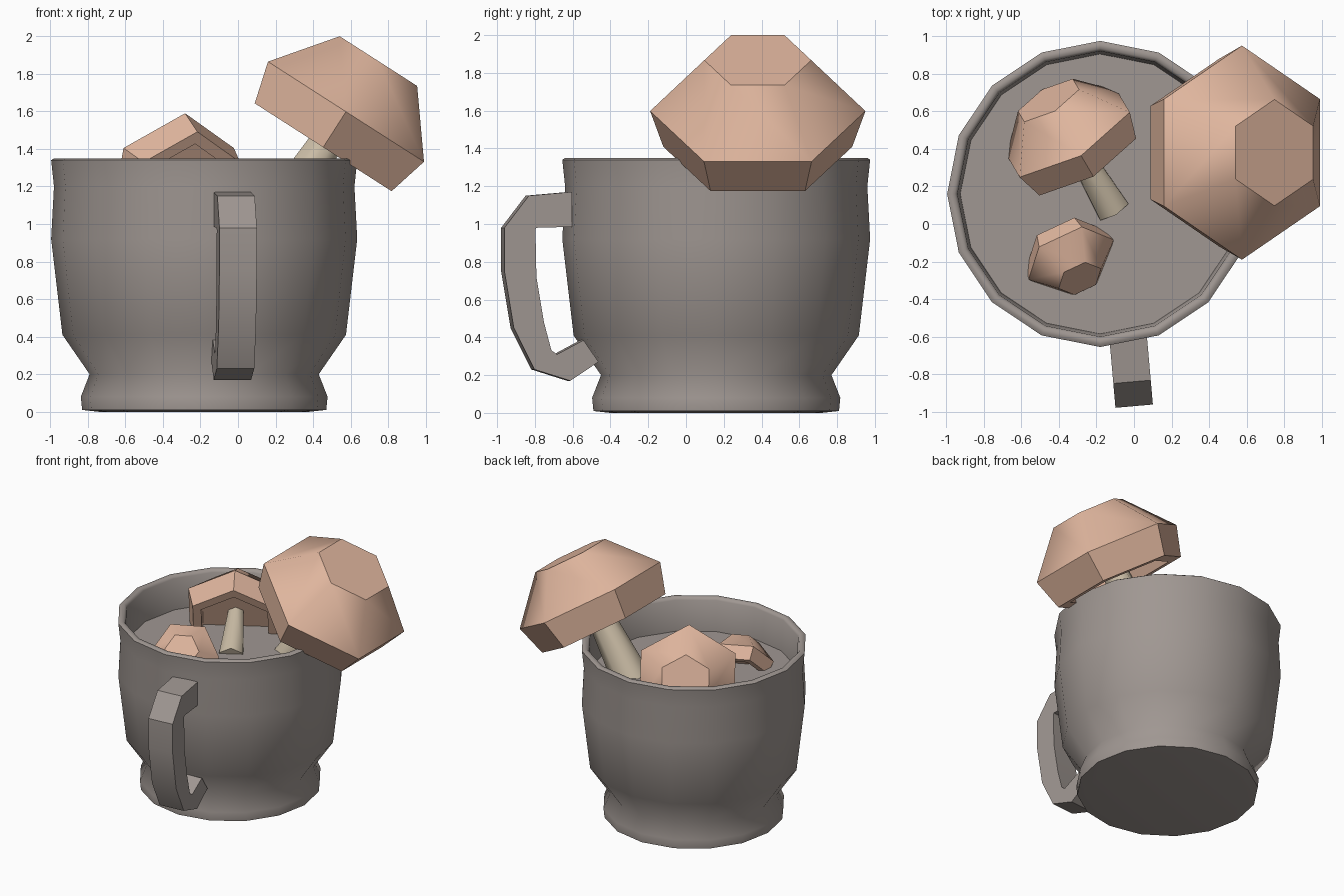
import bpy, bmesh
from math import radians, pi, sin, cos
from mathutils import Matrix, Vector

cube = bpy.data.objects.get("Cube")
if cube:
    bpy.data.objects.remove(cube, do_unlink=True)


def material(name, rgb):
    m = bpy.data.materials.new(name)
    m.use_nodes = True
    m.diffuse_color = (*rgb, 1)
    m.node_tree.nodes["Principled BSDF"].inputs["Base Color"].default_value = (*rgb, 1)
    return m


STONE = material("warm_grey", (0.35, 0.31, 0.288))
CAP = material("peach", (0.74, 0.465, 0.34))
STEM = material("cream", (0.61, 0.52, 0.39))


def finish(name, bm, mat, angle):
    bmesh.ops.recalc_face_normals(bm, faces=bm.faces)
    mesh = bpy.data.meshes.new(name)
    bm.to_mesh(mesh)
    bm.free()
    mesh.materials.append(mat)
    obj = bpy.data.objects.new(name, mesh)
    bpy.context.collection.objects.link(obj)
    bpy.ops.object.select_all(action="DESELECT")
    bpy.context.view_layer.objects.active = obj
    obj.select_set(True)
    bpy.ops.object.shade_smooth_by_angle(angle=radians(angle))
    return obj


def lathe(name, profile, sides, mat, matrix, angle):
    """Closed solid of revolution from (radius, height) pairs."""
    bm = bmesh.new()
    rings = []
    for r, z in profile:
        rings.append([bm.verts.new(matrix @ Vector((r * cos(2 * pi * i / sides),
                                                    r * sin(2 * pi * i / sides), z)))
                      for i in range(sides)])
    for a, b in zip(rings, rings[1:]):
        for i in range(sides):
            j = (i + 1) % sides
            bm.faces.new((a[i], a[j], b[j], b[i]))
    bm.faces.new(rings[0])
    bm.faces.new(rings[-1])
    return finish(name, bm, mat, angle)


# Cup: foot, waist, belly, lip, inner wall and the surface of the filling
cup_profile = [(0.56, 0), (0.65, 0.01), (0.657, 0.08), (0.61, 0.2), (0.755, 0.41),
               (0.815, 0.92), (0.80, 1.2), (0.815, 1.34), (0.80, 1.35), (0.775, 1.35),
               (0.76, 1.33), (0.745, 1.09)]
lathe("cup", cup_profile, 16, STONE, Matrix.Translation((-0.18, 0.16, 0)), 58)

# Handle: side outline given a width and turned slightly
outer = [(-0.61, 1.17), (-0.84, 1.15), (-0.97, 0.98), (-0.97, 0.75), (-0.92, 0.45),
         (-0.81, 0.23), (-0.62, 0.17), (-0.47, 0.27)]
inner = [(-0.61, 0.985), (-0.80, 0.98), (-0.805, 0.97), (-0.80, 0.72), (-0.76, 0.48),
         (-0.72, 0.33), (-0.69, 0.31), (-0.55, 0.385)]
turn = (Matrix.Translation((0, -0.96, 0)) @ Matrix.Rotation(radians(5), 4, "Z")
        @ Matrix.Translation((0, 0.96, 0)))
bm = bmesh.new()
rows = [[bm.verts.new(turn @ Vector((x, y, z)))
         for x, (y, z) in ((-0.1, o), (0.1, o), (0.1, i), (-0.1, i))]
        for o, i in zip(outer, inner)]
for a, b in zip(rows, rows[1:]):
    for k in range(4):
        n = (k + 1) % 4
        bm.faces.new((a[k], a[n], b[n], b[k]))
bm.faces.new(rows[0])
bm.faces.new(rows[-1])
finish("handle", bm, STONE, 25)

# Mushrooms: six-sided cap with a hollow underside, on a tapered stem
cap_profile = [(0.283, 0.32), (0.57, 0), (0.5, -0.225), (0.4, -0.225), (0.4, -0.06)]
stem_profile = [(0.09, -0.05), (0.145, -0.72)]


def mushroom(name, centre, size, heading, tilt, roll, stem=True):
    m = (Matrix.Translation(centre) @ Matrix.Rotation(radians(heading), 4, "Z")
         @ Matrix.Rotation(radians(tilt), 4, "Y")
         @ Matrix.Rotation(radians(roll), 4, "Z") @ Matrix.Scale(size, 4))
    lathe(name + "_cap", cap_profile, 6, CAP, m, 50)
    if stem:
        lathe(name + "_stem", stem_profile, 6, STEM, m, 62)


mushroom("large_mushroom", (0.575, 0.38, 1.598), 1.0, 0, 32.7, 30)
mushroom("middle_mushroom", (-0.35, 0.48, 1.22), 0.69, 120.5, 70, 0)
mushroom("small_mushroom", (-0.335, -0.19, 1.12), 0.44, -65, 52, 30, stem=False)
